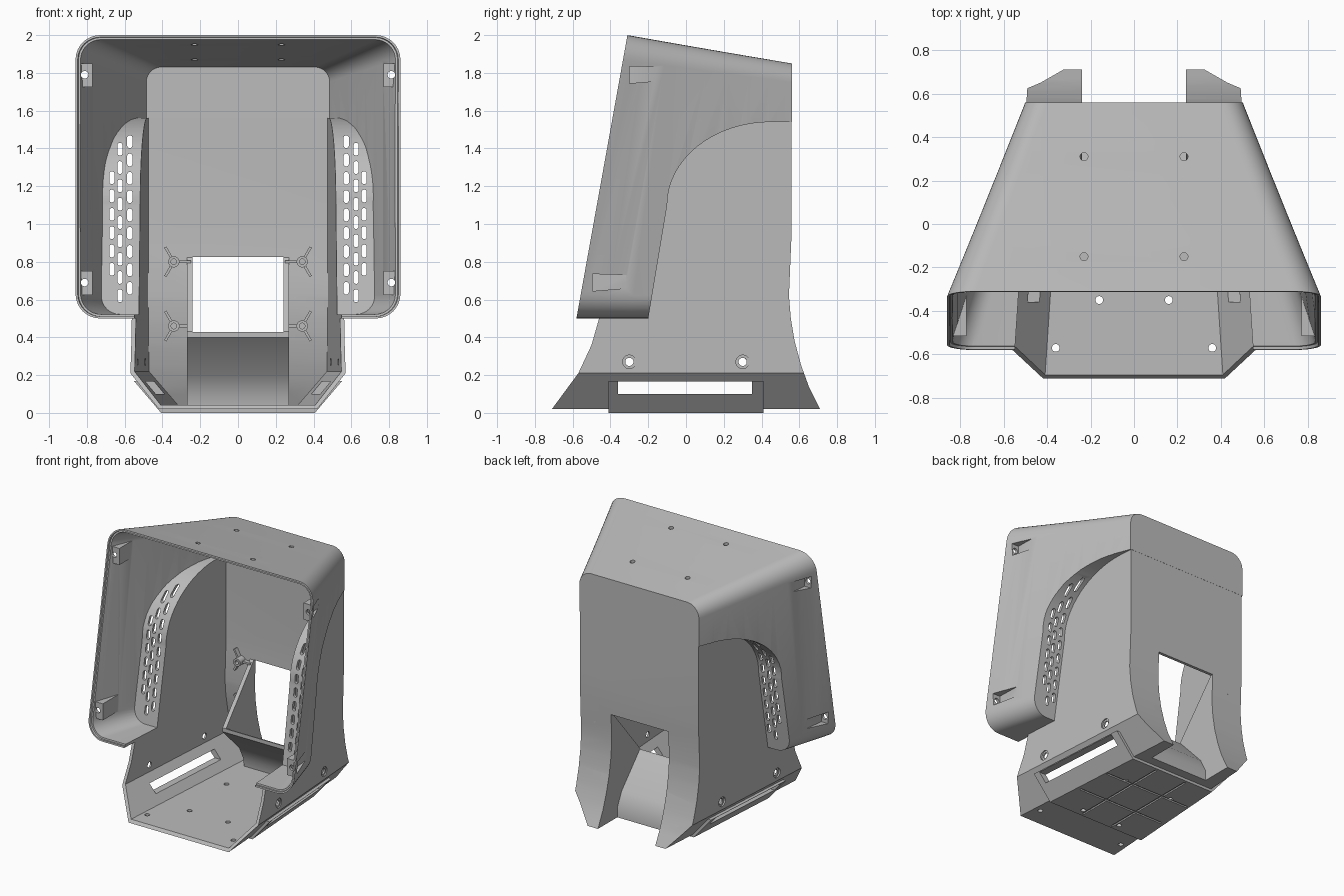
import bpy, bmesh
from math import sin, cos, pi, sqrt

if "Cube" in bpy.data.objects:
    bpy.data.objects.remove(bpy.data.objects["Cube"])

grey = bpy.data.materials.new("plain grey")
grey.use_nodes = True
COLOR = (0.5, 0.5, 0.5, 1)
grey.diffuse_color = COLOR
grey.node_tree.nodes["Principled BSDF"].inputs["Base Color"].default_value = COLOR
WALL = 0.022


# ---------- helpers: a shell is a list of matching rings, capped at both ends
def solid(name, *shells):
    bm = bmesh.new()
    for rings in shells:
        rows = [[bm.verts.new(p) for p in ring] for ring in rings]
        n = len(rows[0])
        for a, b in zip(rows, rows[1:]):
            for i in range(n):
                j = (i + 1) % n
                bm.faces.new((a[i], a[j], b[j], b[i]))
        bm.faces.new(rows[0])
        bm.faces.new(rows[-1])
    bmesh.ops.recalc_face_normals(bm, faces=bm.faces)
    bmesh.ops.triangulate(bm, faces=bm.faces, quad_method='FIXED')
    mesh = bpy.data.meshes.new(name)
    bm.to_mesh(mesh)
    bm.free()
    mesh.materials.append(grey)
    ob = bpy.data.objects.new(name, mesh)
    bpy.context.collection.objects.link(ob)
    return ob


def combine(a, b, op):
    mod = a.modifiers.new("join", 'BOOLEAN')
    mod.operation, mod.solver, mod.object = op, 'EXACT', b
    bpy.context.view_layer.objects.active = a
    bpy.ops.object.modifier_apply(modifier=mod.name)
    bpy.data.objects.remove(b)
    return a


def cut(ob, *shells):
    return combine(ob, solid("cutter", *shells), 'DIFFERENCE')


def prism(pts, x0, x1):
    return [[(x, y, z) for y, z in pts] for x in (x0, x1)]


def box(x0, x1, y0, y1, z0, z1):
    return prism([(y0, z0), (y1, z0), (y1, z1), (y0, z1)], x0, x1)


def cyl(axis, c, r, a, b, n=16, stretch=0):
    # round (or elongated) bar running from a to b along an axis
    rings = []
    for d in (a, b):
        ring = []
        for i in range(n):
            t = 2 * pi * (i + 0.5) / n
            u, v = c[0] + r * cos(t), c[1] + r * sin(t) + (stretch if sin(t) > 0 else -stretch)
            ring.append({'x': (d, u, v), 'y': (u, d, v), 'z': (u, v, d)}[axis])
        rings.append(ring)
    return rings


# ---------- hood: rounded section tapering from slanted front to upright back
def front_y(z):
    return -0.58 + 0.18 * (z - 0.5)


def hood(t, p0, p1, steps=8):
    rings = []
    for k in range(steps + 1):
        p = p0 + (p1 - p0) * k / steps
        hx, z0, z1 = 0.86 - 0.36 * p - t, 0.5 + t, 2 - 0.15 * p - t
        r = 0.13 - 0.03 * p - t
        ring = []
        for q, (sx, zc) in enumerate([(1, z1 - r), (-1, z1 - r), (-1, z0 + r), (1, z0 + r)]):
            for i in range(9):
                a = pi / 2 * (q + i / 8)
                x, z = sx * (hx - r) + r * cos(a), zc + r * sin(a)
                f = front_y(z)
                ring.append((x, f + (0.56 - f) * p, z))
        rings.append(ring)
    return rings


# ---------- side recess under the hood
def arch(t):
    pts = [(1, 0.2), (-0.2 - t, 0.2), (-0.2 - t, 0.5)]
    for i in range(17):
        a = pi / 2 * i / 16
        pts.append((0.45 - (0.55 + t) * cos(a), 1.1 + (0.44 + t) * sin(a)))
    return prism(pts + [(1, 1.54 + t)], -1.2, 1.2)


def arch_y(z):
    if z < 1.1:
        return -0.2 + (z - 0.5) / 6
    return 0.45 - 0.55 * sqrt(1 - ((z - 1.1) / 0.44) ** 2)


# ---------- lower body: chamfered trough narrowing to the back
def half_width(y):
    return 0.532 - 0.066 * y


def trough(t):
    rings = []
    for y in (-1.1, 1.0):
        hx = half_width(y)
        half = [(hx - t, 1.9), (hx - t, 0.21 + 0.4 * t), (hx - 0.16 - 0.4 * t, 0.02 + t)]
        rings.append([(x, y, z) for x, z in half] + [(-x, y, z) for x, z in half[::-1]])
    return rings


BACK = [(0.45, 1.62), (0.559, 1.59), (0.559, 0.95), (0.545, 0.62), (0.555, 0.5), (0.575, 0.38),
        (0.61, 0.25), (0.65, 0.14), (0.71, 0.02)]
FRONT = [(-0.71, 0.02), (-0.57, 0.21), (-0.5, 0.36), (-0.46, 0.5), (-0.25, 1.5), (0.2, 1.7)]
INNER_FRONT = [(-1, -0.1), (-1, 0.7), (-0.25, 1.5), (0.2, 1.7)]


def lower(t, profile):
    return combine(solid("lower", trough(t)), solid("profile", prism(profile, -1, 1)), 'INTERSECT')


# outer skin with a thicker foot plate
case = cut(solid("case_shell", hood(0, 0, 1)), arch(0))
combine(case, lower(0, BACK + FRONT), 'UNION')
foot = combine(solid("foot", trough(-0.02)), solid("clip", box(-1, 1, -0.41, 0.41, -0.1, 0.17)), 'INTERSECT')
combine(case, foot, 'UNION')

# hollow space, leaving room for the rear cable scoop and corner screw bosses
cavity = cut(solid("cavity", hood(WALL, -0.06, 0.98)), arch(WALL))
inner_back = [(y - WALL, z) for y, z in BACK] + [(0.7, -0.1)]
combine(cavity, lower(WALL, inner_back + INNER_FRONT), 'UNION')
scoop = prism([(0.9, 0.845), (0.55, 0.845), (0.2, 0.43), (0.2, 0.4), (0.4, 0.2), (0.45, 0.1),
               (0.46, 0.01), (0.9, 0.01)], -0.27, 0.27)
bosses, pockets, holes = [], [], []
for s in (-1, 1):
    for z in (0.69, 1.79):
        f = front_y(z)
        bosses.append(box(s * 0.77, s * 0.9, f + 0.03, f + 0.27, z - 0.065, z + 0.06))
        pockets.append([[(s * x, f + y, z + h) for y, h in
                         [(0.05, -0.045), (0.05, 0.045), (0.23, 0.04), (0.23, -0.03)]]
                        for x in (0.785, 1)])
        holes.append(cyl('y', (s * 0.812, z), 0.02, f - 0.03, f + 0.1))
cut(cavity, scoop, *bosses)
combine(case, cavity, 'DIFFERENCE')
cut(case, *hood(0.011, -0.05, 0.012, 1) and [hood(0.011, -0.05, 0.012, 1)])

# duct through the scoop, and pockets behind the bosses
cut(case, prism([(0.95, 0.825), (0.5, 0.825), (0.13, 0.445), (0.215, 0.425), (0.425, 0.2),
                 (0.475, 0.1), (0.485, -0.1), (0.95, -0.1)], -0.24, 0.24))
for pocket in pockets:
    cut(case, pocket)

# screw holes, side slots and vent slots
sinks = []
for s in (-1, 1):
    holes.append(box(s * 0.3, s, -0.36, 0.35, 0.1, 0.165))
    for y in (-0.15, 0.31):
        holes.append(cyl('z', (s * 0.23, y), 0.018, 1.7, 2.1))
    for y in (-0.3, 0.3):
        holes.append(cyl('x', (y, 0.27), 0.022, s * 0.4, s * 0.7))
        sinks.append(cyl('x', (y, 0.27), 0.036, s * (half_width(y) - 0.01), s * 0.7))
    for x, y in [(0.36, -0.57), (0.16, -0.35), (0.2, 0.15)]:
        holes.append(cyl('z', (s * x, y), 0.018, -0.1, 0.1))
    for x, z0, count in [(0.573, 0.66, 9), (0.625, 0.62, 9), (0.668, 0.76, 6)]:
        for i in range(count):
            z = z0 + 0.097 * i
            y = arch_y(z)
            holes.append(cyl('y', (s * x, z), 0.014, y - 0.1, y + 0.07, 12, 0.02))
cut(case, *holes)
cut(case, *sinks)

# grooves dividing the underside into panels
for i in (-1, 1):
    cut(case, box(i * 0.13 - 0.008, i * 0.13 + 0.008, -0.39, 0.39, -0.1, 0.01))
    cut(case, box(-0.36, 0.36, i * 0.14 - 0.008, i * 0.14 + 0.008, -0.1, 0.01))

# tripod standoffs on the inside of the back wall
parts = [case]
for s in (-1, 1):
    for z in (0.46, 0.8):
        x = s * 0.34
        post = cut(solid("standoff", cyl('y', (x, z), 0.03, 0.47, 0.55)),
                   cyl('y', (x, z), 0.015, 0.4, 0.53))
        fins = []
        for a in (pi, pi / 3, -pi / 3):
            dx, dz = cos(a), sin(a)
            fins.append([[(x + s * (dx * d - dz * k), y, z + dz * d + dx * k)
                          for d, k in [(0.028, -0.007), (0.09, -0.007), (0.09, 0.007), (0.028, 0.007)]]
                         for y in (0.5, 0.55)])
        parts += [post, solid("standoff_fins", *fins)]

for ob in parts:
    bpy.ops.object.select_all(action='DESELECT')
    ob.select_set(True)
    bpy.context.view_layer.objects.active = ob
    bpy.ops.object.shade_smooth_by_angle(angle=0.5)
